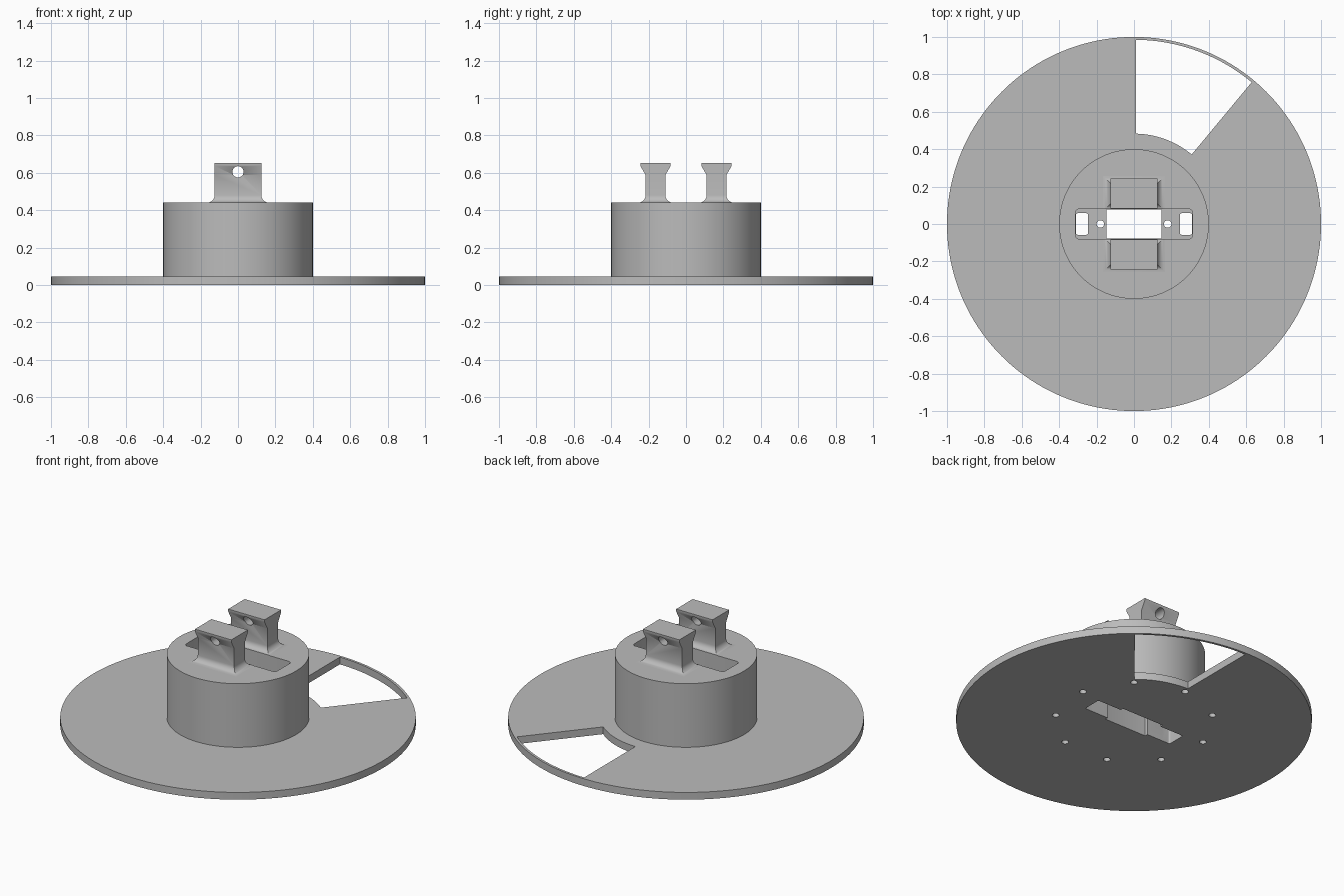
import bpy, bmesh, math
from math import sin, cos, pi, radians

if "Cube" in bpy.data.objects:
    bpy.data.objects.remove(bpy.data.objects["Cube"], do_unlink=True)

grey = bpy.data.materials.new("plain grey")
grey.use_nodes = True
GREY = (0.5, 0.5, 0.5, 1)
grey.diffuse_color = GREY
grey.node_tree.nodes["Principled BSDF"].inputs["Base Color"].default_value = GREY


def loft(name, rings):
    """Closed solid through a stack of equal-length point rings."""
    bm = bmesh.new()
    loops = [[bm.verts.new(p) for p in ring] for ring in rings]
    n = len(loops[0])
    for a, b in zip(loops, loops[1:]):
        for i in range(n):
            j = (i + 1) % n
            bm.faces.new((a[i], a[j], b[j], b[i]))
    bm.faces.new(loops[0][::-1])
    bm.faces.new(loops[-1])
    bmesh.ops.recalc_face_normals(bm, faces=bm.faces)
    mesh = bpy.data.meshes.new(name)
    bm.to_mesh(mesh)
    bm.free()
    mesh.materials.append(grey)
    ob = bpy.data.objects.new(name, mesh)
    bpy.context.collection.objects.link(ob)
    return ob


def arc(r, start, end, n, cx=0, cy=0):
    angles = [radians(start + (end - start) * i / n) for i in range(n + 1)]
    return [(cx + r * cos(a), cy + r * sin(a)) for a in angles]


def circle(r, n, cx=0, cy=0):
    return arc(r, 0, 360, n, cx, cy)[:-1]


def rounded(cx, hx, hy, r):
    """Rounded rectangle outline centred at (cx, 0)."""
    pts = []
    for sx, sy, a in ((1, 1, 0), (-1, 1, 90), (-1, -1, 180), (1, -1, 270)):
        pts += arc(r, a, a + 90, 5, cx + sx * (hx - r), sy * (hy - r))
    return pts


def prism(name, outline, z0, z1):
    return loft(name, [[(x, y, z) for x, y in outline] for z in (z0, z1)])


def cut(ob, cutter):
    cutter.hide_render = True
    mod = ob.modifiers.new("cut", "BOOLEAN")
    mod.operation = "DIFFERENCE"
    mod.solver = "EXACT"
    mod.object = cutter
    bpy.ops.object.select_all(action="DESELECT")
    bpy.context.view_layer.objects.active = ob
    ob.select_set(True)
    bpy.ops.object.modifier_apply(modifier=mod.name)
    bpy.data.objects.remove(cutter, do_unlink=True)


# Flat disc with raised hub
HUB_TOP = 0.44
profile = ((1, 0), (1, 0.045), (0.4, 0.045), (0.4, HUB_TOP))
body = loft("disc_and_hub", [[(x, y, z) for x, y in circle(r, 160)] for r, z in profile])

# Wedge window through the disc
wedge = [(0.01, 0.483), (0.01, 0.985)] + arc(0.985, 89, 50.3, 30) + arc(0.483, 50.3, 88, 24)
cut(body, prism("window_cutter", wedge, -0.1, 0.2))

# Pocket from above, slot from below, shelf in between with its openings
cut(body, prism("pocket_cutter", rounded(0, 0.313, 0.08, 0.02), 0.3, 0.6))
cut(body, prism("slot_cutter", rounded(0, 0.31, 0.058, 0.01), -0.1, 0.12))
cut(body, prism("centre_cutter", rounded(0, 0.146, 0.077, 0.003), -0.1, 0.4))
for s in (-1, 1):
    cut(body, prism("end_cutter", rounded(s * 0.278, 0.032, 0.058, 0.01), -0.1, 0.4))
    cut(body, prism("screw_cutter", circle(0.02, 20, s * 0.18), -0.1, 0.4))

# Ring of blind holes in the underside
for i in range(9):
    a = radians(50 + 40 * i)
    cut(body, prism("hole_cutter", circle(0.02, 20, 0.447 * cos(a), 0.447 * sin(a)), -0.1, 0.03))

# Two posts: filleted foot, straight neck, flared head, cross hole
FILLET = 0.04
foot = [(0, FILLET)]
foot = [(HUB_TOP - 0.01, FILLET)]
for i in range(9):
    t = i / 8 * pi / 2
    foot.append((HUB_TOP + FILLET * sin(t) * 1.0, FILLET * (1 - cos(pi / 2 - t))))
foot = [foot[0]] + [(HUB_TOP + FILLET * (1 - cos(i / 8 * pi / 2)), FILLET * (1 - sin(i / 8 * pi / 2)))
                    for i in range(9)]
sections = [(z, 0.125 + f, 0.053 + f) for z, f in foot]
sections += [(0.588, 0.125, 0.053), (0.637, 0.125, 0.081), (0.652, 0.125, 0.081)]

posts = []
for name, s in (("front_post", -1), ("back_post", 1)):
    cy = s * 0.163
    post = loft(name, [[(sx * hx, cy + sy * hy, z) for sx, sy in ((-1, -1), (1, -1), (1, 1), (-1, 1))]
                       for z, hx, hy in sections])
    cut(post, prism("pocket_cutter", rounded(0, 0.313, 0.08, 0.02), 0.3, 0.56))
    bore = [[(x, y, 0.605 + z) for x, z in circle(0.03, 32)] for y in (cy - 0.2, cy + 0.2)]
    cut(post, loft("bore_cutter", bore))
    posts.append(post)

# Smooth curved walls, keep edges sharp
bpy.ops.object.select_all(action="DESELECT")
for ob in [body] + posts:
    ob.select_set(True)
bpy.context.view_layer.objects.active = body
bpy.ops.object.shade_smooth_by_angle(angle=radians(30))
